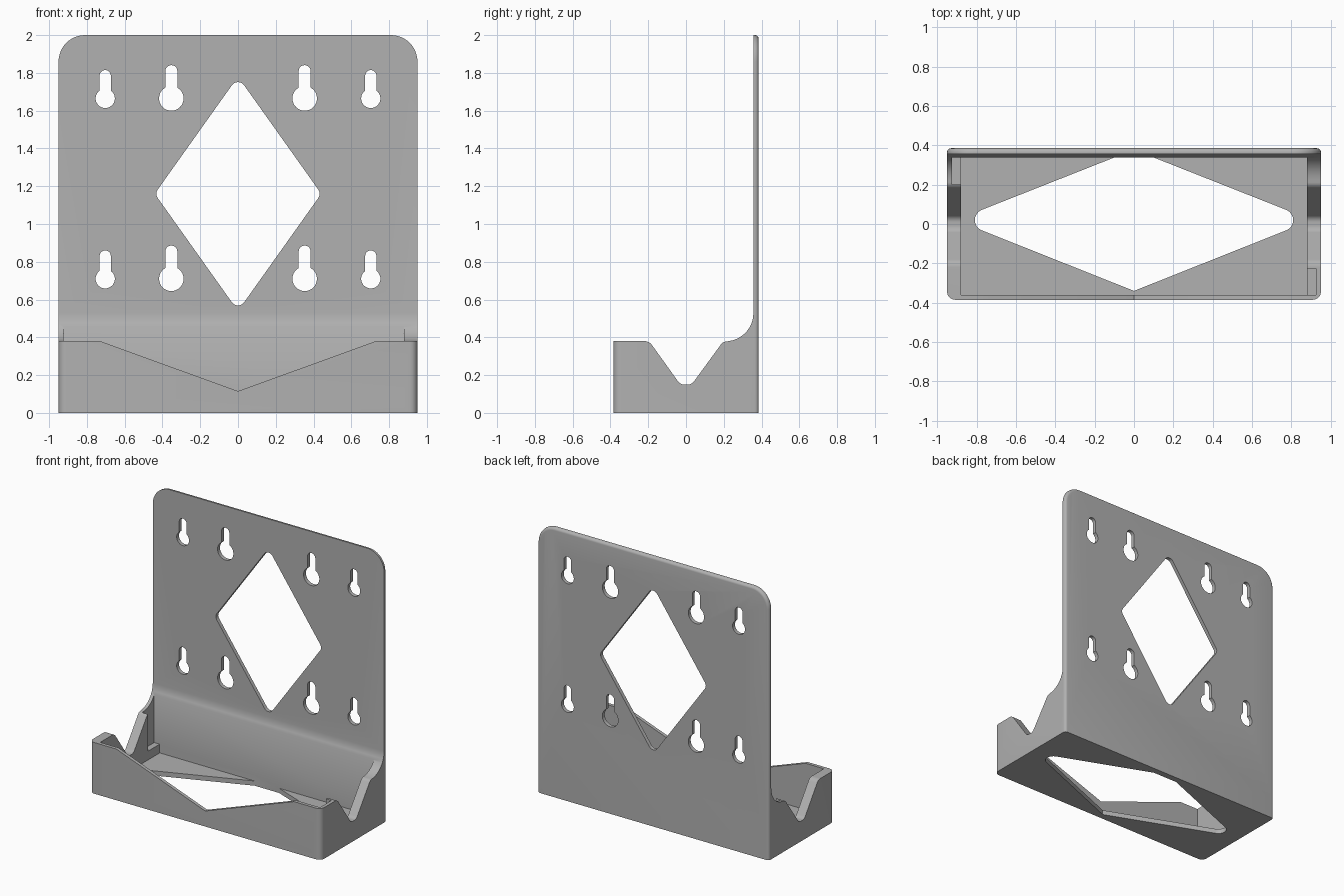
import bpy, bmesh
from math import sin, cos, tan, asin, pi
from mathutils import Vector

if "Cube" in bpy.data.objects:
    bpy.data.objects.remove(bpy.data.objects["Cube"])

grey = bpy.data.materials.new("plain grey")
grey.use_nodes = True
grey.diffuse_color = (0.44, 0.44, 0.44, 1)
grey.node_tree.nodes["Principled BSDF"].inputs["Base Color"].default_value = (0.44, 0.44, 0.44, 1)


def rounded(corners, steps=8):
    """Polygon from (a, b, radius) corners, each replaced by a tangent arc."""
    out = []
    for i, (a, b, r) in enumerate(corners):
        p = Vector((a, b))
        if r == 0:
            out.append(p)
            continue
        u = (Vector(corners[i - 1][:2]) - p).normalized()
        v = (Vector(corners[(i + 1) % len(corners)][:2]) - p).normalized()
        half = u.angle(v) / 2
        c = p + (u + v).normalized() * r / sin(half)
        s, e = p + u * r / tan(half) - c, p + v * r / tan(half) - c
        sweep = s.angle(e)
        for k in range(steps + 1):
            f = k / steps
            out.append(c + (s * sin((1 - f) * sweep) + e * sin(f * sweep)) / sin(sweep))
    return out


def prism(name, pts, axis, lo, hi):
    """Extrude a 2D outline along an axis."""
    place = {"x": lambda a, b: (lo, a, b),
             "y": lambda a, b: (a, lo, b),
             "z": lambda a, b: (a, b, lo)}[axis]
    step = Vector([(hi - lo) * (axis == k) for k in "xyz"])
    bm = bmesh.new()
    face = bm.faces.new([bm.verts.new(place(*p)) for p in pts])
    ext = bmesh.ops.extrude_face_region(bm, geom=[face])["geom"]
    bmesh.ops.translate(bm, vec=step, verts=[g for g in ext if isinstance(g, bmesh.types.BMVert)])
    bmesh.ops.recalc_face_normals(bm, faces=bm.faces)
    mesh = bpy.data.meshes.new(name)
    bm.to_mesh(mesh)
    bm.free()
    mesh.materials.append(grey)
    obj = bpy.data.objects.new(name, mesh)
    bpy.context.collection.objects.link(obj)
    return obj


def combine(target, tool, operation="DIFFERENCE"):
    mod = target.modifiers.new("cut", "BOOLEAN")
    mod.operation, mod.object, mod.solver = operation, tool, "EXACT"
    bpy.context.view_layer.objects.active = target
    bpy.ops.object.modifier_apply(modifier=mod.name)
    bpy.data.objects.remove(tool)


def box(name, x0, x1, y0, y1, z0, z1):
    return prism(name, [(x0, y0), (x1, y0), (x1, y1), (x0, y1)], "z", z0, z1)


def keyhole(x, z, r, w, height):
    d = asin(w / r)
    n = 28
    head = [pi / 2 + d + (2 * pi - 2 * d) * k / n for k in range(n + 1)]
    pts = [(x + r * cos(t), z + r * sin(t)) for t in head]
    pts += [(x + w * cos(pi * k / 10), z + height - w + w * sin(pi * k / 10)) for k in range(11)]
    return prism("keyhole_cutter", pts, "y", 0.345, 0.5)


W, D, BACK, FLOOR = 0.95, 0.385, 0.338, 0.035

# Front outline with rounded upper corners, softened along front and back rims
bracket = prism("wall_bracket", rounded([(-W, 0, 0), (W, 0, 0), (W, 2, 0.14), (-W, 2, 0.14)], 12),
                "y", -D, D)
bm = bmesh.new()
bm.from_mesh(bracket.data)
for y, size in ((-D, 0.04), (D, 0.02)):
    rim = [e for e in bm.edges if all(abs(v.co.y - y) < 1e-4 for v in e.verts)
           and max(v.co.z for v in e.verts) > 0.01]
    bmesh.ops.bevel(bm, geom=rim, offset=size, segments=5, profile=0.5, affect="EDGES")
bm.to_mesh(bracket.data)
bm.free()

# Side profile: tray walls with a V dip, curving up into the thin back plate
side = rounded([(-D, 0, 0), (D, 0, 0), (D, 2.1, 0), (0.357, 2.1, 0), (0.357, 0.395, 0.15),
                (0.195, 0.376, 0.04), (0.03, 0.15, 0.04), (-0.03, 0.15, 0.04),
                (-0.195, 0.38, 0.05), (-D, 0.38, 0)])
combine(bracket, prism("side_profile", side, "x", -1.1, 1.1), "INTERSECT")

# Tray pocket and the two side wall recesses
combine(bracket, box("pocket_cutter", -0.88, 0.88, -0.36, BACK, FLOOR, 1))
combine(bracket, box("recess_cutter", -0.925, -0.86, 0.2, BACK, 0.1, 1))
combine(bracket, box("recess_cutter", 0.86, 0.925, -0.36, -0.225, 0.1, 1))

# Shallow V in the front wall
front_v = [(-0.73, 0.38), (0, 0.115), (0.73, 0.38), (0.73, 0.5), (-0.73, 0.5)]
combine(bracket, prism("front_cutter", front_v, "y", -0.5, -0.34))

# Diamond opening in the floor, clipped at the back wall
floor_hole = rounded([(0, -0.34, 0), (0.905, 0.02, 0.056), (0.1, BACK, 0),
                      (-0.1, BACK, 0), (-0.905, 0.02, 0.056)])
combine(bracket, prism("floor_cutter", floor_hole, "z", -0.1, 0.08))

# Diamond opening in the back plate
plate_hole = rounded([(0, 0.54, 0.04), (0.441, 1.16, 0.04), (0, 1.78, 0.04), (-0.441, 1.16, 0.04)])
combine(bracket, prism("plate_cutter", plate_hole, "y", 0.3, 0.5))

# Two rows of keyhole slots, large inside and small outside
for z in (0.71, 1.665):
    for s in (-1, 1):
        combine(bracket, keyhole(s * 0.353, z, 0.065, 0.032, 0.176))
        combine(bracket, keyhole(s * 0.703, z, 0.051, 0.03, 0.15))

bpy.ops.object.select_all(action="DESELECT")
bracket.select_set(True)
bpy.context.view_layer.objects.active = bracket
bpy.ops.object.shade_smooth_by_angle(angle=0.5)
